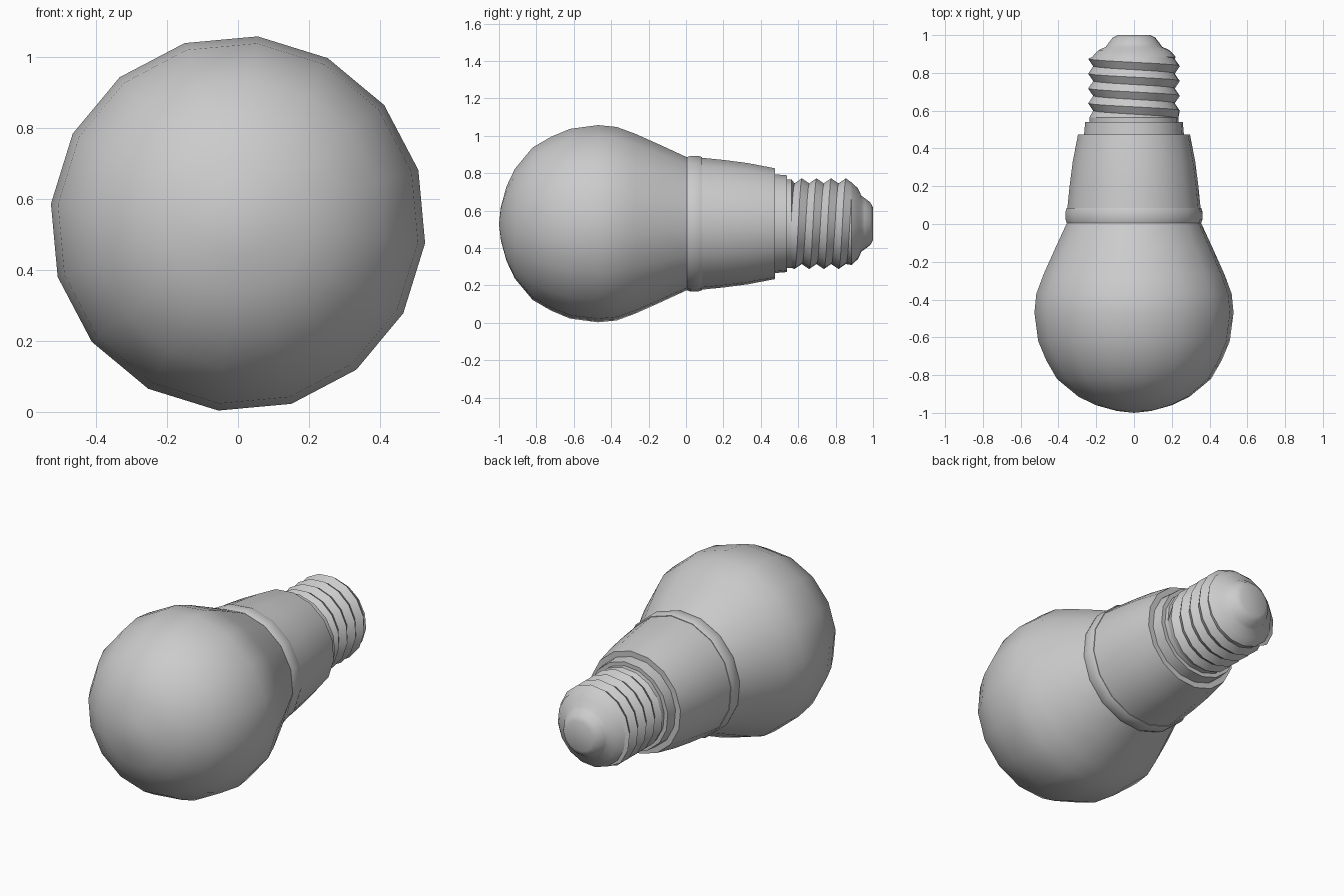
import bpy, bmesh
from math import sin, cos, pi, radians

if "Cube" in bpy.data.objects:
    bpy.data.objects.remove(bpy.data.objects["Cube"], do_unlink=True)

AXIS_Z = 0.53      # height of the lamp's long axis
SIDES = 16
PHASE = radians(-6)

grey = bpy.data.materials.new("plain grey")
grey.use_nodes = True
colour = (0.6, 0.6, 0.6, 1)
grey.diffuse_color = colour
grey.node_tree.nodes["Principled BSDF"].inputs["Base Color"].default_value = colour


def point(y, r, k):
    a = 2 * pi * k / SIDES + PHASE
    return (r * cos(a), y, AXIS_Z + r * sin(a))


def finish(name, bm):
    bmesh.ops.remove_doubles(bm, verts=bm.verts, dist=0.0005)
    bmesh.ops.recalc_face_normals(bm, faces=bm.faces)
    mesh = bpy.data.meshes.new(name)
    bm.to_mesh(mesh)
    bm.free()
    mesh.materials.append(grey)
    mesh.shade_smooth()
    mesh.set_sharp_from_angle(angle=radians(42))
    obj = bpy.data.objects.new(name, mesh)
    bpy.context.collection.objects.link(obj)
    return obj


def lathe(name, profile):
    """Turn a (y, radius) profile around the long axis."""
    bm = bmesh.new()
    verts = [bm.verts.new(point(y, r, 0)) for y, r in profile]
    edges = [bm.edges.new(pair) for pair in zip(verts, verts[1:])]
    bmesh.ops.spin(bm, geom=verts + edges, cent=(0, 0, AXIS_Z), axis=(0, 1, 0),
                   angle=2 * pi, steps=SIDES, use_merge=True)
    return finish(name, bm)


# Glass globe
lathe("globe", [(-1, 0), (-0.99, 0.09), (-0.96, 0.2), (-0.915, 0.295), (-0.82, 0.41),
                (-0.72, 0.468), (-0.62, 0.51), (-0.47, 0.53), (-0.37, 0.52),
                (-0.27, 0.483), (-0.13, 0.42), (0.01, 0.355)])

# Raised band between globe and housing
lathe("band", [(0.005, 0.33), (0.005, 0.358), (0.025, 0.365), (0.065, 0.365),
               (0.085, 0.358), (0.085, 0.33)])

# Tapered housing with its rear shoulder
lathe("housing", [(0.08, 0.355), (0.2, 0.343), (0.33, 0.326), (0.475, 0.298),
                  (0.475, 0.25)])

# Collar
lathe("collar", [(0.47, 0.266), (0.54, 0.26), (0.54, 0.22)])

# Screw thread: rows alternate crest and valley, shifted along a helix
PITCH, FIRST, LAST = 0.0785, 0.565, 0.885
ROWS = 13


def thread_vertex(row, k):
    y = 0.521 + PITCH * ((row - 2) / 2 + k / SIDES)
    if y <= FIRST:
        return point(FIRST, 0.237, k)
    if y >= LAST:
        return point(LAST, 0.222, k)
    return point(y, 0.217 if row % 2 else 0.244, k)


bm = bmesh.new()
columns = [[bm.verts.new(thread_vertex(row, k)) for row in range(ROWS)]
           for k in range(SIDES + 1)]
for left, right in zip(columns, columns[1:]):
    for row in range(ROWS - 1):
        bm.faces.new((left[row], right[row], right[row + 1], left[row + 1]))
bmesh.ops.dissolve_degenerate(bm, dist=0.0005, edges=bm.edges)
finish("screw_thread", bm)

# Plain sleeve joining thread and collar
lathe("thread_sleeve", [(0.535, 0.237), (0.565, 0.237)])

# Rounded end contact
lathe("end_contact", [(0.885, 0.222), (0.92, 0.19), (0.938, 0.15), (0.955, 0.138),
                      (0.985, 0.115), (1, 0.088), (1, 0)])
